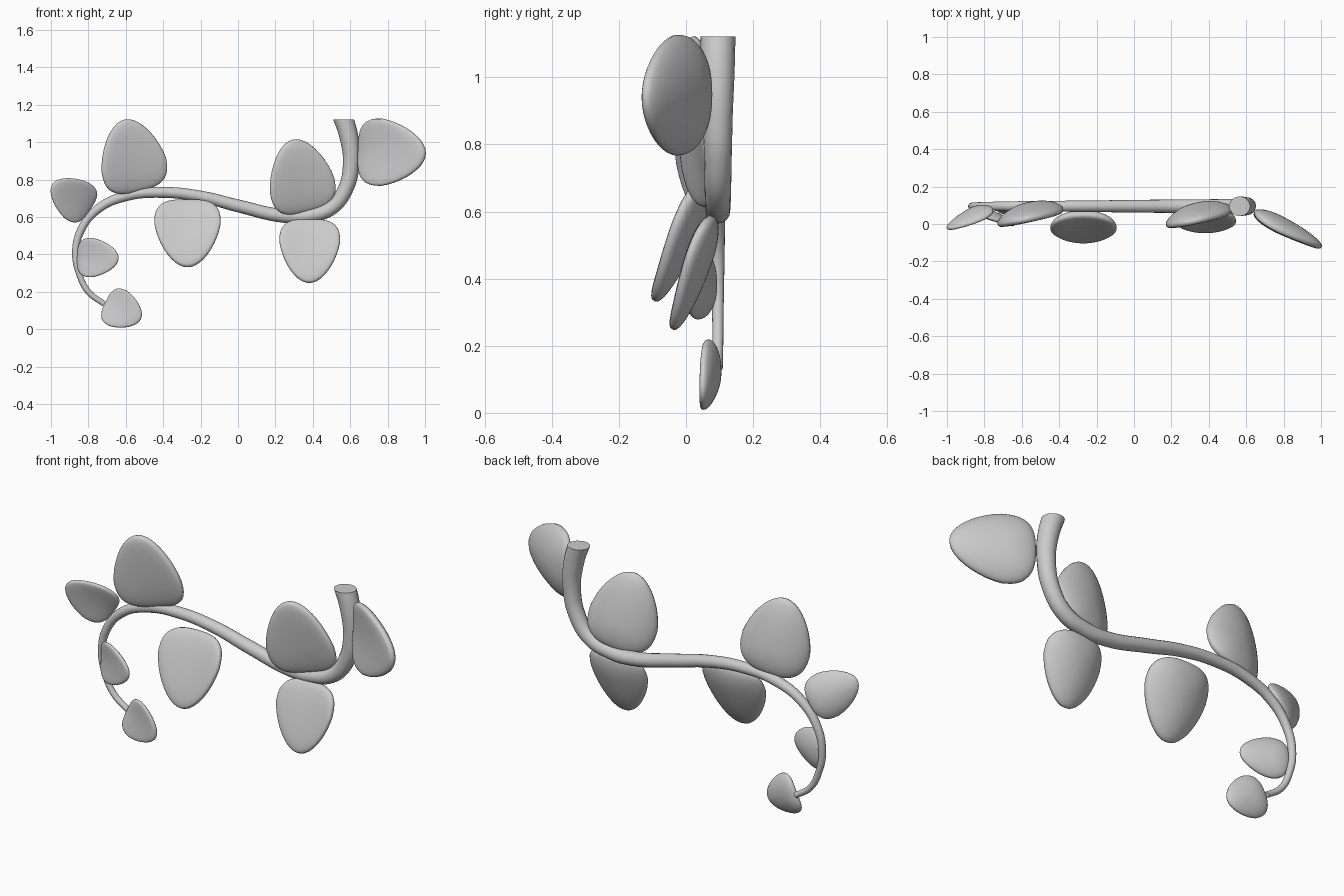
import bpy, bmesh, math
from mathutils import Vector

cube = bpy.data.objects.get("Cube")
if cube:
    bpy.data.objects.remove(cube)

grey = bpy.data.materials.new("soft_grey")
grey.use_nodes = True
grey.diffuse_color = (0.6, 0.6, 0.6, 1)
grey.node_tree.nodes["Principled BSDF"].inputs["Base Color"].default_value = (0.6, 0.6, 0.6, 1)


def finish(obj, angle):
    bpy.ops.object.select_all(action="DESELECT")
    obj.select_set(True)
    bpy.context.view_layer.objects.active = obj
    bpy.ops.object.shade_smooth_by_angle(angle=math.radians(angle))


def signed_power(a, p):
    return math.copysign(abs(a) ** p, a)


def leaf(name, base, tip, width, facing=(0, -1, 0)):
    """Egg-shaped pad with a blunt base, a cupped front and a convex back."""
    base, tip = Vector(base), Vector(tip)
    length = (tip - base).length
    along = (tip - base).normalized()
    normal = Vector(facing)
    normal = (normal - along * normal.dot(along)).normalized()
    side = along.cross(normal)
    bm = bmesh.new()
    bmesh.ops.create_uvsphere(bm, u_segments=40, v_segments=20, radius=1)
    for v in bm.verts:
        rho = min(1, math.hypot(v.co.x, v.co.y))
        a = math.atan2(v.co.y, v.co.x)
        c, s, h = math.cos(a), math.sin(a), v.co.z
        if c < 0:    # blunt base
            c, s = signed_power(c, 0.7), signed_power(s, 0.7)
            u = length * (0.38 + 0.38 * c * rho)
        else:        # tapering tip
            u = length * (0.38 + 0.62 * c * rho)
            s *= 1 - 0.2 * c
        across = s * rho
        depth = width * (0.1 * h ** 0.6 if h > 0 else 0.13 * h)
        cup = width * 0.08 * (across ** 2 - 0.3)
        v.co = base + along * u + side * (across * width / 2) + normal * (depth + cup)
    bmesh.ops.recalc_face_normals(bm, faces=bm.faces)
    mesh = bpy.data.meshes.new(name)
    bm.to_mesh(mesh)
    bm.free()
    mesh.materials.append(grey)
    obj = bpy.data.objects.new(name, mesh)
    bpy.context.collection.objects.link(obj)
    finish(obj, 60)


# Tapering stem: x, z, radius
path = [(0.545, 1.18, 0.054), (0.595, 1.02, 0.05), (0.605, 0.88, 0.044),
        (0.575, 0.75, 0.041), (0.5, 0.65, 0.039), (0.38, 0.607, 0.037),
        (0.25, 0.605, 0.036), (0.0, 0.66, 0.034), (-0.2, 0.71, 0.031),
        (-0.4, 0.732, 0.029), (-0.6, 0.712, 0.027), (-0.75, 0.643, 0.024),
        (-0.84, 0.53, 0.021), (-0.868, 0.41, 0.019), (-0.85, 0.3, 0.017),
        (-0.8, 0.2, 0.016), (-0.715, 0.135, 0.015)]
curve = bpy.data.curves.new("stem", "CURVE")
curve.dimensions = "3D"
curve.bevel_depth = 1
curve.bevel_resolution = 6
curve.resolution_u = 6
curve.use_fill_caps = True
spline = curve.splines.new("BEZIER")
spline.bezier_points.add(len(path) - 1)
for point, (x, z, r) in zip(spline.bezier_points, path):
    point.co = (x, 0.095, z)
    point.radius = r
    point.handle_left_type = point.handle_right_type = "AUTO"
curve.materials.append(grey)
stem = bpy.data.objects.new("stem", curve)
bpy.context.collection.objects.link(stem)
bpy.ops.object.select_all(action="DESELECT")
stem.select_set(True)
bpy.context.view_layer.objects.active = stem
bpy.ops.object.convert(target="MESH")

# Level cut at the top of the stem
bm = bmesh.new()
bm.from_mesh(stem.data)
bmesh.ops.remove_doubles(bm, verts=bm.verts, dist=0.0001)
cut = bmesh.ops.bisect_plane(bm, geom=bm.verts[:] + bm.edges[:] + bm.faces[:],
                             plane_co=(0, 0, 1.122), plane_no=(0, 0, 1), clear_outer=True)
rim = [e for e in cut["geom_cut"] if isinstance(e, bmesh.types.BMEdge)]
bmesh.ops.contextual_create(bm, geom=rim)
bmesh.ops.recalc_face_normals(bm, faces=bm.faces)
bm.to_mesh(stem.data)
bm.free()
finish(stem, 40)

# Leaves: base, tip, width, facing
turned = (0.2, -1, 0)
leaf("upper_right_leaf", (-0.535, 0.085, 0.735), (-0.605, 0.01, 1.12), 0.36, turned)
leaf("upper_left_leaf", (0.365, 0.085, 0.625), (0.295, 0.0, 1.013), 0.36, turned)
leaf("lower_right_leaf", (-0.27, 0.05, 0.695), (-0.27, -0.1, 0.335), 0.355)
leaf("lower_left_leaf", (0.385, 0.075, 0.59), (0.38, -0.045, 0.25), 0.325)
leaf("top_left_leaf", (0.64, 0.06, 0.95), (1.0, -0.13, 0.94), 0.36)
leaf("outer_right_leaf", (-0.79, 0.09, 0.64), (-0.99, -0.03, 0.775), 0.23)
leaf("inner_right_leaf", (-0.86, 0.08, 0.385), (-0.64, -0.01, 0.38), 0.21)
leaf("end_leaf", (-0.71, 0.085, 0.145), (-0.52, 0.045, 0.055), 0.21)
